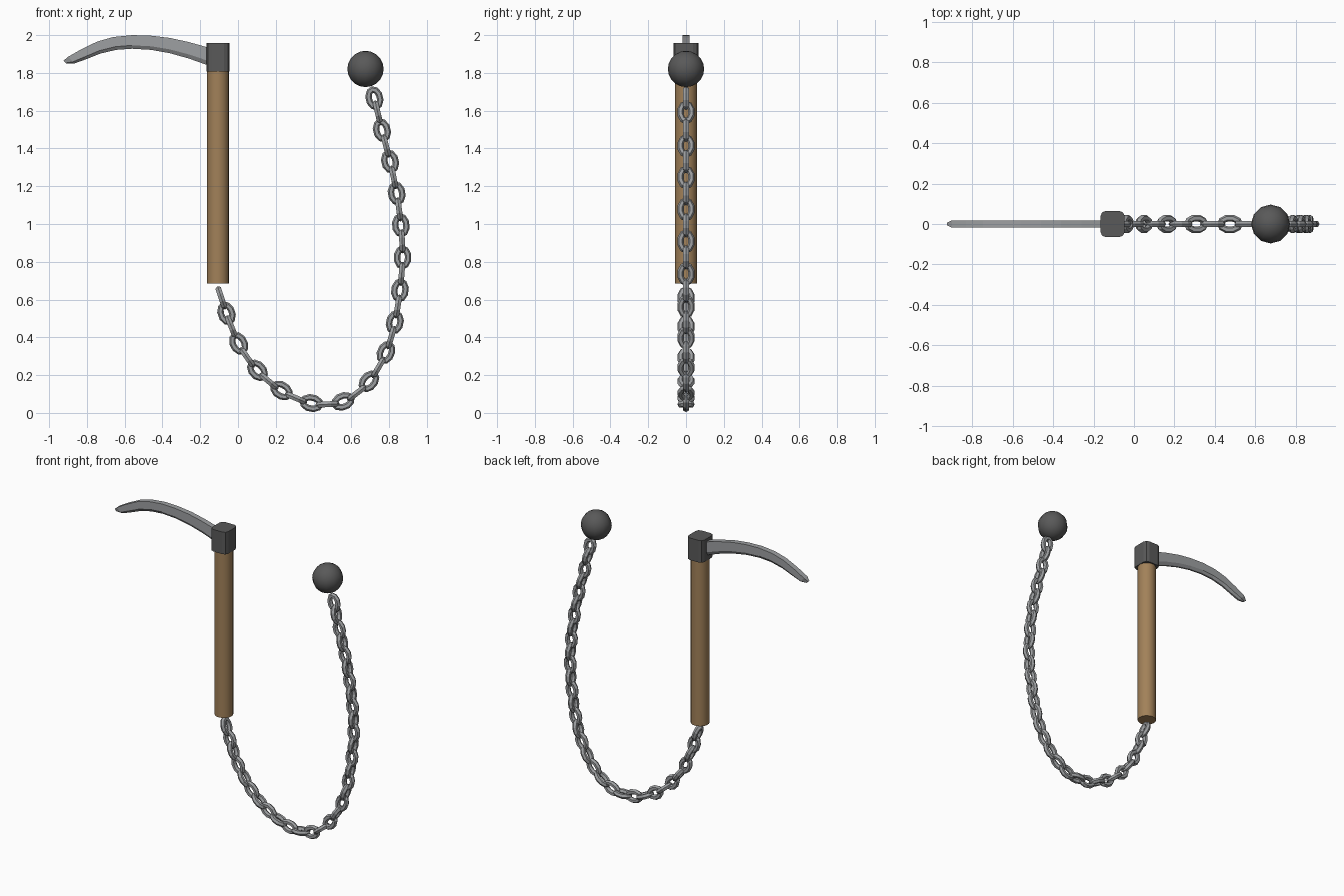
import bpy, bmesh, math
from mathutils import Vector, Matrix

if "Cube" in bpy.data.objects:
    bpy.data.objects.remove(bpy.data.objects["Cube"])


def material(name, rgb):
    m = bpy.data.materials.new(name)
    m.diffuse_color = (*rgb, 1)
    m.use_nodes = True
    m.node_tree.nodes["Principled BSDF"].inputs["Base Color"].default_value = m.diffuse_color
    return m


wood = material("wood", (0.36, 0.22, 0.10))
iron = material("dark_iron", (0.10, 0.10, 0.10))
steel = material("steel", (0.34, 0.35, 0.36))


def make(name, bm, mat, smooth=None):
    bmesh.ops.recalc_face_normals(bm, faces=bm.faces)
    me = bpy.data.meshes.new(name)
    bm.to_mesh(me)
    bm.free()
    me.materials.append(mat)
    ob = bpy.data.objects.new(name, me)
    bpy.context.collection.objects.link(ob)
    if smooth:
        bpy.ops.object.select_all(action='DESELECT')
        ob.select_set(True)
        bpy.context.view_layer.objects.active = ob
        bpy.ops.object.shade_smooth_by_angle(angle=math.radians(smooth))
    return ob


HX = -0.106  # handle axis

# handle
bm = bmesh.new()
bmesh.ops.create_cone(bm, cap_ends=True, segments=20, radius1=0.058, radius2=0.058, depth=1.13,
                      matrix=Matrix.Translation((HX, 0, 1.251)))
make("handle", bm, wood, 40)

# head block with rounded upright corners
bm = bmesh.new()
bmesh.ops.create_cube(bm, size=1, matrix=Matrix.Translation((HX, 0, 1.882)) @ Matrix.Diagonal((0.12, 0.13, 0.15, 1)))
upright = [e for e in bm.edges if abs(e.verts[0].co.z - e.verts[1].co.z) > 0.1]
bmesh.ops.bevel(bm, geom=upright, offset=0.027, segments=2, profile=0.5, affect='EDGES')
make("head_block", bm, iron)

# curved blade: flat spine, sharpened lower edge; each row is top x, z, bottom x, z
rows = [(-0.12, 1.925, -0.12, 1.825), (-0.167, 1.937, -0.167, 1.843), (-0.26, 1.963, -0.26, 1.876),
        (-0.36, 1.985, -0.36, 1.904), (-0.46, 1.997, -0.46, 1.922), (-0.56, 2.0, -0.56, 1.928),
        (-0.66, 1.990, -0.645, 1.922), (-0.745, 1.966, -0.73, 1.902), (-0.83, 1.925, -0.805, 1.872),
        (-0.900, 1.885, -0.866, 1.850), (-0.924, 1.864, -0.907, 1.849)]
bm = bmesh.new()
rings = []
for i, (tx, tz, bx, bz) in enumerate(rows):
    w = 0.018 if i < len(rows) - 1 else 0.006
    top, bot = Vector((tx, 0, tz)), Vector((bx, 0, bz))
    mid = bot.lerp(top, 0.25)
    y = Vector((0, w, 0))
    rings.append([bm.verts.new(p) for p in (top - y, top + y, mid + y, bot + y * 0.3, bot - y * 0.3, mid - y)])
for a, b in zip(rings, rings[1:]):
    for k in range(6):
        j = (k + 1) % 6
        bm.faces.new((a[k], a[j], b[j], b[k]))
bm.faces.new(rings[0])
bm.faces.new(rings[-1])
make("blade", bm, steel)

# weight ball
bm = bmesh.new()
bmesh.ops.create_uvsphere(bm, u_segments=12, v_segments=10, radius=0.096,
                          matrix=Matrix.Translation((0.675, 0, 1.821)))
make("weight_ball", bm, iron, 40)


# chain link: octagonal oval ring
def link(name, pos, direction, edge_on):
    side = Vector((direction.z, 0, -direction.x))
    out = Vector((0, 1, 0))
    if edge_on:
        side, out = out, side
    bm = bmesh.new()
    loops = []
    for i in range(10):
        a = math.tau * i / 10
        c, s = math.cos(a), math.sin(a)
        centre = pos + direction * 0.047 * c + side * 0.030 * s
        n = (direction * c + side * s).normalized()
        loops.append([bm.verts.new(centre + (n * math.cos(t) + out * math.sin(t)) * 0.0175)
                      for t in (math.tau * k / 6 for k in range(6))])
    for i in range(10):
        a, b = loops[i], loops[(i + 1) % 10]
        for k in range(6):
            j = (k + 1) % 6
            bm.faces.new((a[k], a[j], b[j], b[k]))
    make(name, bm, steel)


# centres of every second link along the hanging curve
path = [Vector((x, 0, z)) for x, z in (
    (-0.061, 0.527), (0.003, 0.368), (0.103, 0.225), (0.230, 0.119), (0.389, 0.052), (0.556, 0.061),
    (0.693, 0.167), (0.783, 0.320), (0.830, 0.479), (0.857, 0.649), (0.871, 0.823), (0.862, 0.993),
    (0.840, 1.162), (0.805, 1.331), (0.762, 1.496), (0.722, 1.666))]
centres = [Vector((-0.088, 0, 0.609))]
last = len(path) - 1
for i, p in enumerate(path):
    centres.append(p)
    if i < last:
        a, d = path[max(i - 1, 0)], path[min(i + 2, last)]
        centres.append((9 * (p + path[i + 1]) - a - d) / 16)
for i, p in enumerate(centres):
    d = centres[min(i + 1, len(centres) - 1)] - centres[max(i - 1, 0)]
    link(f"chain_link_{i + 1:02d}", p, d.normalized(), i % 2 == 0)
